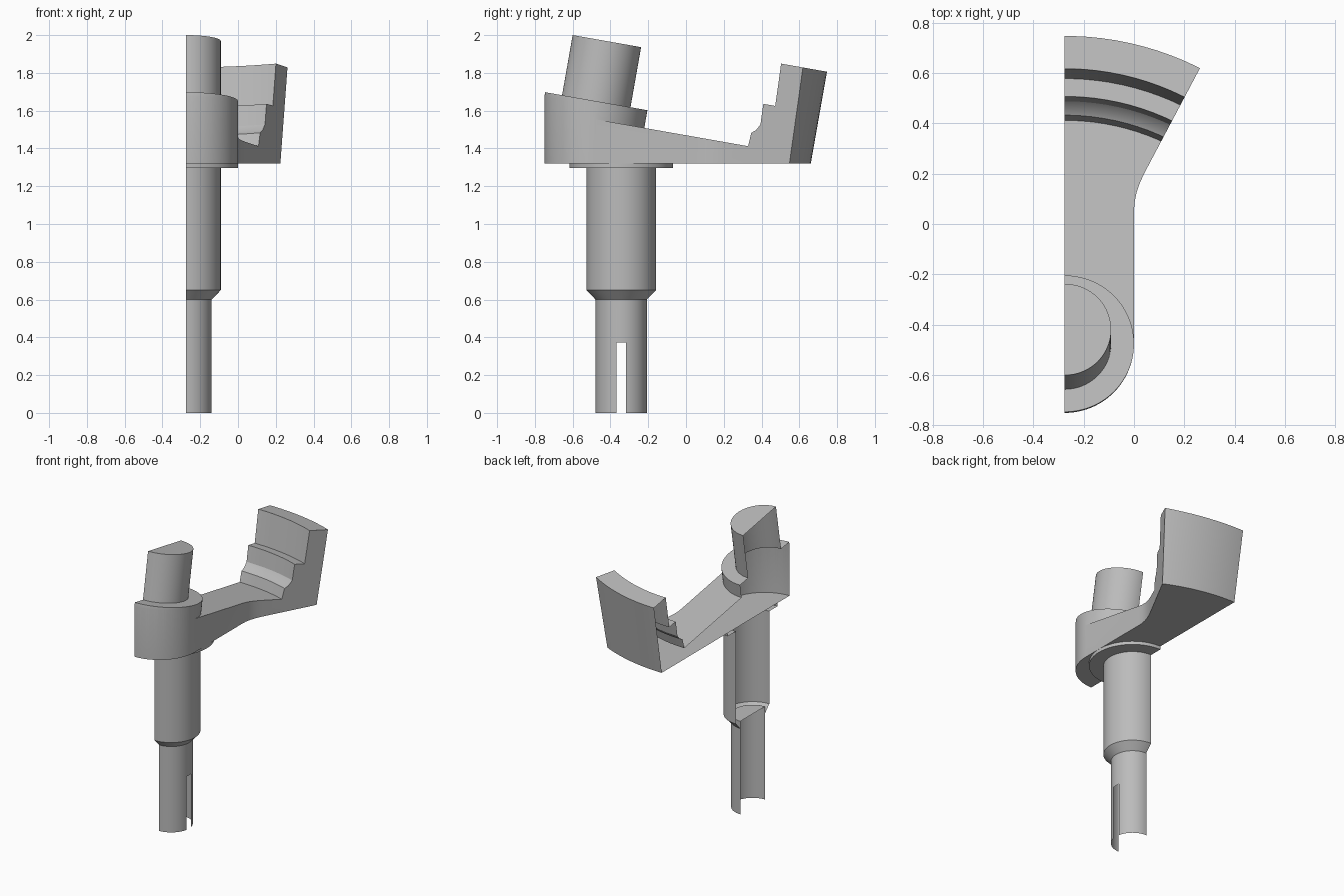
import bpy, bmesh, math
from mathutils import Matrix, Vector

if "Cube" in bpy.data.objects:
    bpy.data.objects.remove(bpy.data.objects["Cube"])

CUT_X = -0.275                 # plane where the half model ends
TILT = math.radians(10)
grey = bpy.data.materials.new("plain grey")
grey.diffuse_color = (0.5, 0.5, 0.5, 1)
grey.use_nodes = True
grey.node_tree.nodes["Principled BSDF"].inputs["Base Color"].default_value = grey.diffuse_color


def make(name, bm):
    mesh = bpy.data.meshes.new(name)
    bm.to_mesh(mesh)
    bm.free()
    obj = bpy.data.objects.new(name, mesh)
    bpy.context.collection.objects.link(obj)
    mesh.materials.append(grey)
    return obj


def smooth(obj):
    bpy.ops.object.select_all(action='DESELECT')
    obj.select_set(True)
    bpy.context.view_layer.objects.active = obj
    bpy.ops.object.shade_smooth_by_angle(angle=math.radians(25))


def lathe(name, profile, angles, closed=False, skip=None):
    """Sweep (radius, height) points around z; skip(angle, height) leaves gaps."""
    bm = bmesh.new()
    rings = [[bm.verts.new((r * math.cos(a), r * math.sin(a), z)) for r, z in profile]
             for a in angles]
    pairs = list(zip(range(len(rings)), range(1, len(rings))))
    if closed:
        pairs.append((len(rings) - 1, 0))
    for i, j in pairs:
        for k in range(len(profile) - 1):
            mid = (profile[k][1] + profile[k + 1][1]) / 2
            if skip and skip((angles[i] + angles[j]) / 2, mid):
                continue
            bm.faces.new((rings[i][k], rings[j][k], rings[j][k + 1], rings[i][k + 1]))
    bmesh.ops.remove_doubles(bm, verts=bm.verts, dist=1e-5)
    bmesh.ops.recalc_face_normals(bm, faces=bm.faces)
    return make(name, bm)


def spread(a, b, n):
    return [a + (b - a) * i / n for i in range(n + 1)]


# Tilted turned form: post, boss, arm floor and stepped rim share one axis
turned = lathe("turned_form", [
    (0, 0.323), (0.184, 0.323), (0.184, 0), (0.275, 0), (0.275, -0.095),
    (0.917, -0.095), (0.925, -0.022), (0.95, -0.005), (0.972, 0.03),
    (0.972, 0.14), (1.044, 0.14), (1.044, 0.366), (1.176, 0.366),
    (1.176, -0.8), (0, -0.8)],
    [2 * math.pi * (i + 0.5) / 128 for i in range(128)], closed=True)
turned.data.transform(Matrix.Translation((CUT_X, -0.475, 1.65)) @ Matrix.Rotation(-TILT, 4, 'X'))
turned.hide_render = True

# Arm body: upright plan outline trimmed by the turned form
outline = [(-0.45, -0.75)]
outline += [(CUT_X + 0.275 * math.cos(a), -0.475 + 0.275 * math.sin(a))
            for a in spread(-math.pi / 2, 0, 24)]
outline += [(0, 0.05), (0.002, 0.085), (0.009, 0.12), (0.02, 0.155), (0.04, 0.2),
            (0.464, 1.0), (-0.45, 1.0)]
bm = bmesh.new()
base = bm.faces.new([bm.verts.new((x, y, 1.32)) for x, y in outline])
top = bmesh.ops.extrude_face_region(bm, geom=[base])
bmesh.ops.translate(bm, vec=(0, 0, 0.9),
                    verts=[v for v in top["geom"] if isinstance(v, bmesh.types.BMVert)])
bmesh.ops.recalc_face_normals(bm, faces=bm.faces)
blank = make("arm_blank", bm)
mod = blank.modifiers.new("trim", 'BOOLEAN')
mod.operation = 'INTERSECT'
mod.solver = 'EXACT'
mod.object = turned
bpy.context.view_layer.update()
shape = bpy.data.meshes.new_from_object(blank.evaluated_get(bpy.context.evaluated_depsgraph_get()))
bm = bmesh.new()
bm.from_mesh(shape)
bmesh.ops.bisect_plane(bm, geom=bm.verts[:] + bm.edges[:] + bm.faces[:], dist=1e-5,
                       plane_co=Vector((CUT_X, 0, 0)), plane_no=Vector((1, 0, 0)),
                       clear_inner=True)
for f in bm.faces:
    f.material_index = 0
body = make("arm_with_boss_and_rim", bm)
smooth(body)
bpy.data.objects.remove(blank)
bpy.data.objects.remove(turned)

# Upright stem parts: open half shells around one axis
half = spread(-math.pi / 2, math.pi / 2, 40)
collar = lathe("collar", [(0.275, 1.32), (0.275, 1.297), (0.184, 1.297)], half)
shaft = lathe("shaft", [(0.184, 1.297), (0.184, 0.65), (0.136, 0.6)], half)

# Lower pin with a narrow slot in its wall
slot = math.asin(0.025 / 0.136)
angles = spread(-math.pi / 2, -slot, 18) + spread(-slot, slot, 4)[1:-1] + spread(slot, math.pi / 2, 18)
pin = lathe("slotted_pin", [(0, 0.65), (0.136, 0.65), (0.136, 0.373), (0.136, 0)], angles,
            skip=lambda a, z: abs(a) < slot and z < 0.373)
for part in (collar, shaft, pin):
    part.data.transform(Matrix.Translation((CUT_X, -0.343, 0)))
    smooth(part)
